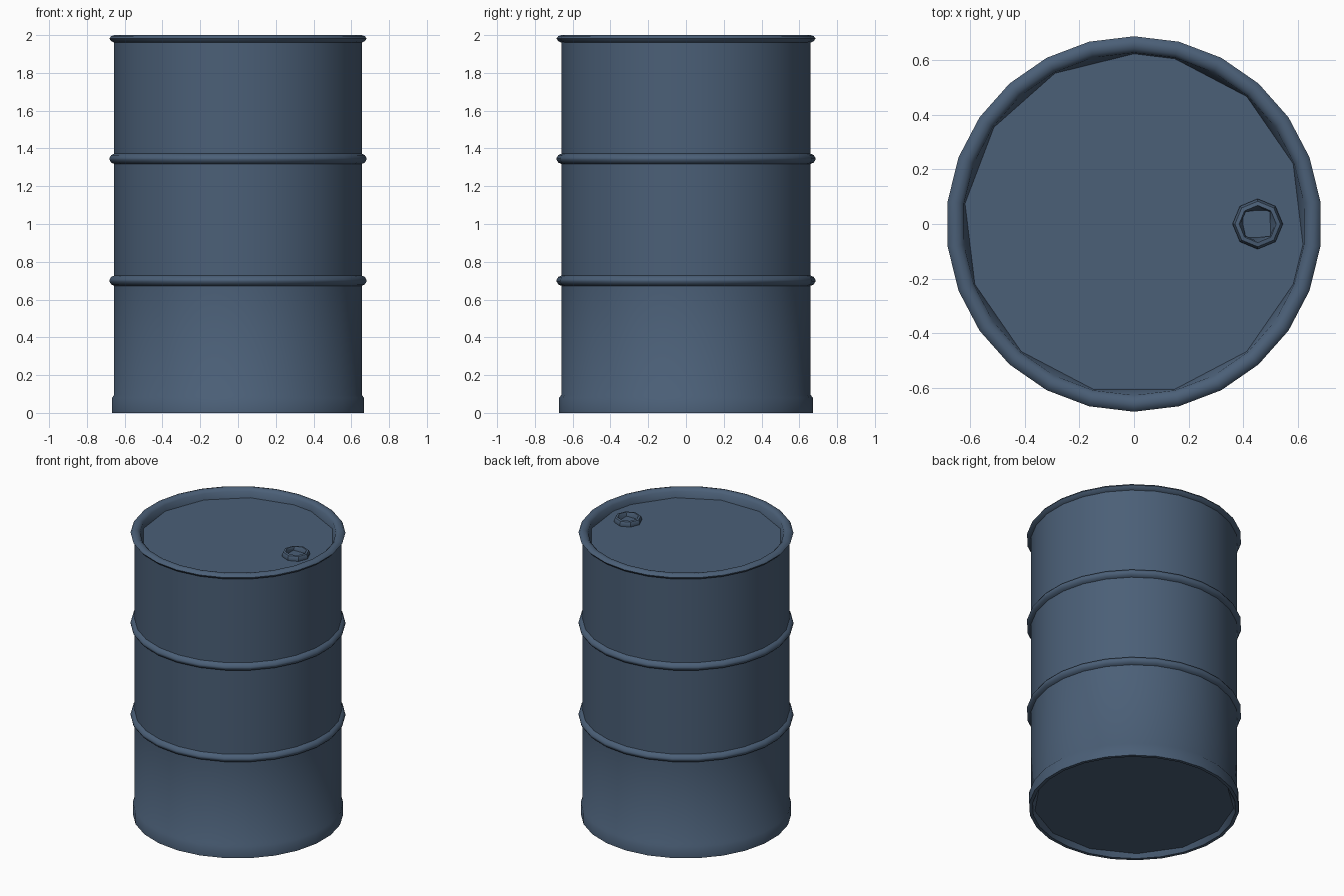
import bpy
import bmesh
import math

cube = bpy.data.objects.get("Cube")
if cube:
    bpy.data.objects.remove(cube, do_unlink=True)

SIDES = 26
COLOR = (0.07, 0.115, 0.185, 1.0)

steel = bpy.data.materials.new("blue_grey_steel")
steel.use_nodes = True
steel.diffuse_color = COLOR
steel.node_tree.nodes["Principled BSDF"].inputs["Base Color"].default_value = COLOR


def finish(name, bm, angle=40):
    """Turn a bmesh into a shaded, coloured object."""
    bmesh.ops.recalc_face_normals(bm, faces=bm.faces)
    mesh = bpy.data.meshes.new(name)
    bm.to_mesh(mesh)
    bm.free()
    mesh.materials.append(steel)
    obj = bpy.data.objects.new(name, mesh)
    bpy.context.collection.objects.link(obj)
    bpy.ops.object.select_all(action="DESELECT")
    obj.select_set(True)
    bpy.context.view_layer.objects.active = obj
    bpy.ops.object.shade_smooth_by_angle(angle=math.radians(angle))
    return obj


def ring(bm, radius, z, sides=SIDES, cx=0.0, square=False):
    """Circle of vertices starting at +y, or a square of the same half width."""
    verts = []
    for i in range(sides):
        a = math.tau * i / sides
        x, y = math.sin(a), math.cos(a)
        r = radius / max(abs(x), abs(y)) if square else radius
        verts.append(bm.verts.new((cx + r * x, r * y, z)))
    return verts


def bridge(bm, lower, upper):
    n = len(lower)
    for i in range(n):
        j = (i + 1) % n
        corners = dict.fromkeys((lower[i], lower[j], upper[j], upper[i]))
        bm.faces.new(list(corners))


def lathe(bm, profile, **kw):
    rings = [ring(bm, r, z, **kw) for r, z in profile]
    for a, b in zip(rings, rings[1:]):
        bridge(bm, a, b)
    return rings


def recessed_cap(bm, edge, radius, z, kept):
    """Coarse flat disc joined to the finer edge ring by a sloped wall."""
    corners = {i: bm.verts.new((radius * math.sin(math.tau * i / SIDES),
                                radius * math.cos(math.tau * i / SIDES), z))
               for i in kept}
    inner, last = [], corners[max(kept)]
    for i in range(SIDES):
        last = corners.get(i, last)
        inner.append(last)
    bridge(bm, edge, inner)
    bm.faces.new([corners[i] for i in sorted(kept)])


def bead(z):
    """Rolled rib profile around the wall."""
    return [(0.66, z - 0.027), (0.676, z - 0.02), (0.686, z - 0.004),
            (0.686, z + 0.004), (0.676, z + 0.02), (0.66, z + 0.027)]


# Drum wall with base band, two ribs and rolled top rim
foot = [(0.65, 0.0), (0.672, 0.0), (0.672, 0.08), (0.66, 0.095)]
rim = [(0.66, 1.96), (0.676, 1.968), (0.686, 1.982), (0.676, 1.995),
       (0.658, 2.0), (0.64, 1.996), (0.626, 1.982)]
bm = bmesh.new()
rings = lathe(bm, foot + bead(0.70) + bead(1.345) + rim)

# Recessed lid and underside
lid_corners = {0, *range(1, 8, 2), *range(8, SIDES, 2)}
recessed_cap(bm, rings[-1], 0.622, 1.94, lid_corners)
recessed_cap(bm, rings[0], 0.64, 0.03, set(range(0, SIDES, 2)))
finish("drum_body", bm)

# Bung: rounded collar with a square socket
bm = bmesh.new()
collar = lathe(bm, [(0.088, 1.938), (0.092, 1.955), (0.083, 1.972),
                    (0.068, 1.975), (0.063, 1.965)], sides=8, cx=0.452)
socket = ring(bm, 0.05, 1.946, sides=8, cx=0.448, square=True)
bridge(bm, collar[-1], socket)
bm.faces.new(socket)
finish("lid_bung", bm)
